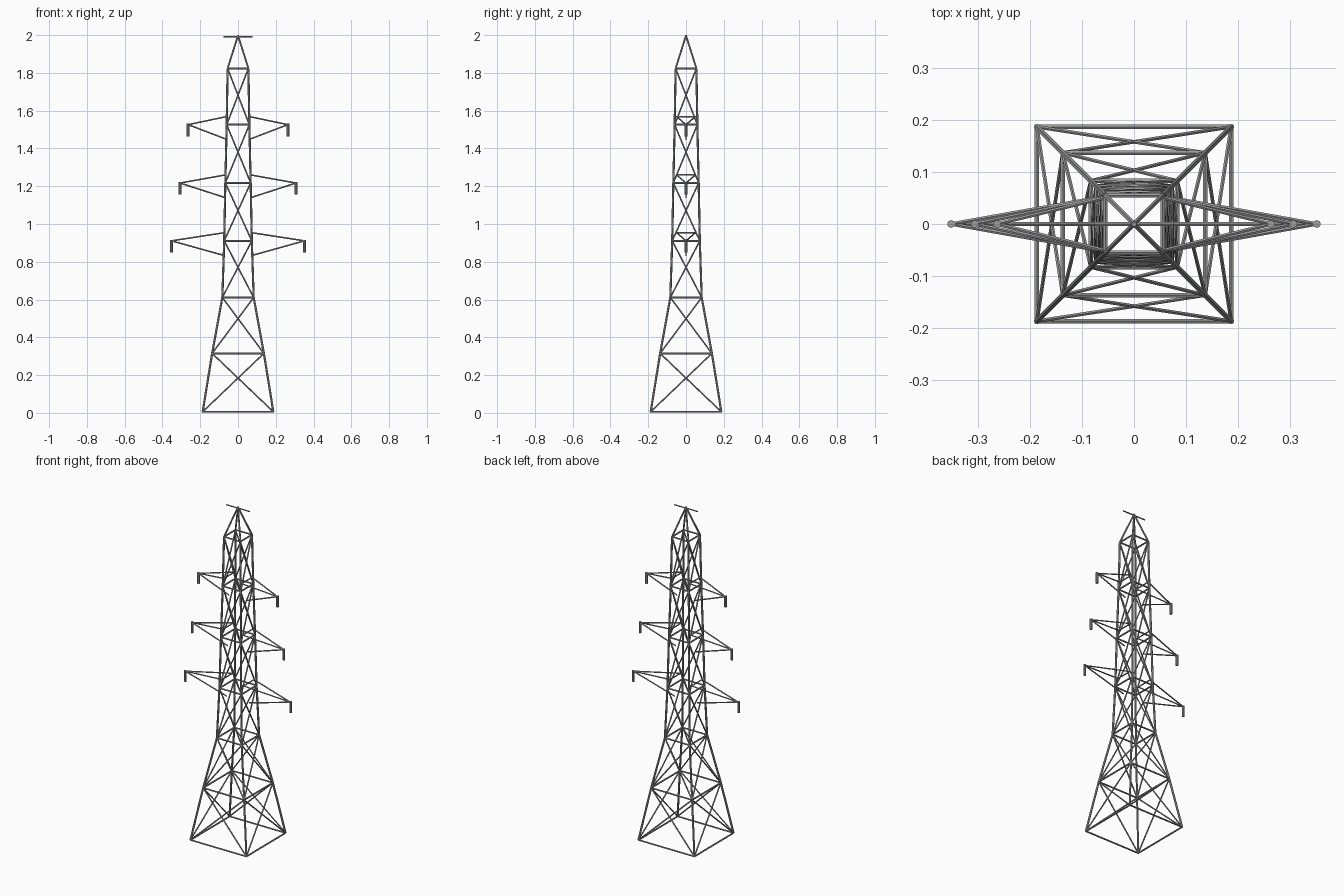
import bpy, bmesh
from mathutils import Vector, Matrix

if "Cube" in bpy.data.objects:
    bpy.data.objects.remove(bpy.data.objects["Cube"])


def material(name, rgb):
    m = bpy.data.materials.new(name)
    m.diffuse_color = (*rgb, 1)
    m.use_nodes = True
    m.node_tree.nodes["Principled BSDF"].inputs["Base Color"].default_value = m.diffuse_color
    return m


STEEL = material("grey_steel", (0.34, 0.34, 0.34))


def bars(name, segments, radius, sides=6):
    """One object made of straight bars between pairs of points."""
    bm = bmesh.new()
    for a, b in segments:
        a, b = Vector(a), Vector(b)
        d = b - a
        mat = Matrix.Translation((a + b) / 2) @ d.to_track_quat('Z', 'Y').to_matrix().to_4x4()
        bmesh.ops.create_cone(bm, cap_ends=True, segments=sides, radius1=radius,
                              radius2=radius, depth=d.length, matrix=mat)
    me = bpy.data.meshes.new(name)
    bm.to_mesh(me)
    bm.free()
    me.materials.append(STEEL)
    ob = bpy.data.objects.new(name, me)
    bpy.context.collection.objects.link(ob)
    return ob


# Tower levels: (height, half width)
LEVELS = [(0.006, 0.187), (0.315, 0.137), (0.611, 0.083), (0.911, 0.073),
          (1.218, 0.067), (1.526, 0.060), (1.824, 0.055)]
SIGNS = [(-1, -1), (1, -1), (1, 1), (-1, 1)]


def corner(level, i):
    z, h = level
    sx, sy = SIGNS[i % 4]
    return (sx * h, sy * h, z)


def half_width(z):
    for (z0, h0), (z1, h1) in zip(LEVELS, LEVELS[1:]):
        if z0 <= z <= z1:
            return h0 + (h1 - h0) * (z - z0) / (z1 - z0)


# Body: corner legs, level rings and crossed braces on all four faces
panels = list(zip(LEVELS, LEVELS[1:]))
bars("corner_legs", [(corner(a, i), corner(b, i)) for a, b in panels for i in range(4)], 0.006)
bars("level_rings", [(corner(l, i), corner(l, i + 1)) for l in LEVELS for i in range(4)], 0.005)
bars("cross_braces", [s for a, b in panels for i in range(4)
                      for s in ((corner(a, i), corner(b, i + 1)),
                                (corner(a, i + 1), corner(b, i)))], 0.004)

# Peak and the short earth wire bar
bars("peak_legs", [(corner(LEVELS[-1], i), (0, 0, 1.998)) for i in range(4)], 0.005)
bars("peak_bar", [((-0.077, 0, 1.991), (0.077, 0, 1.991))], 0.004)

# Three pairs of arms: two upper chords, one lower chord, root bar, hanger
for name, tip_x, tip_z in (("lower", 0.352, 0.911), ("middle", 0.307, 1.217), ("upper", 0.264, 1.526)):
    arm, hangers = [], []
    for s in (-1, 1):
        tip = (s * tip_x, 0, tip_z)
        top, low = tip_z + 0.043, tip_z - 0.077
        h, w = half_width(top), 0.05
        arm += [((s * h, y, top), tip) for y in (-w, w)]
        arm += [((s * h, -w, top), (s * h, w, top)),
                ((s * half_width(low), 0, low), tip)]
        hangers.append(((s * tip_x, 0, tip_z + 0.005), (s * tip_x, 0, tip_z - 0.062)))
    bars(name + "_arms", arm, 0.004)
    bars(name + "_hangers", hangers, 0.0075, 8)
